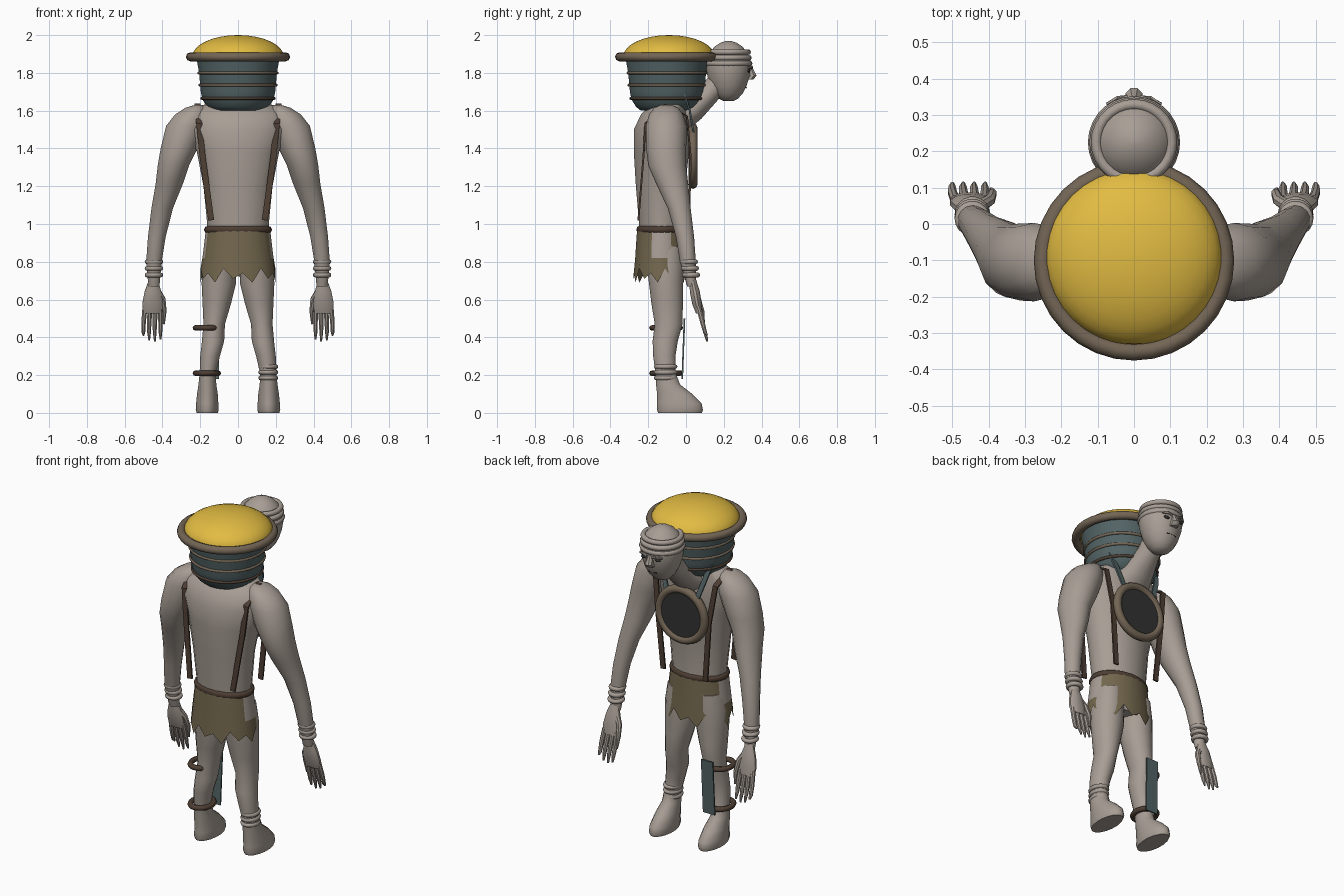
import bpy, math
from mathutils import Vector

def mat(name, r, g, b):
    m = bpy.data.materials.new(name)
    m.diffuse_color = (r, g, b, 1)
    return m

SKIN = mat("skin", .39, .34, .30)
YELLOW = mat("yellow", .76, .50, .055)
RIM = mat("rim_brown", .17, .13, .09)
LEATHER = mat("dark_leather", .075, .048, .033)
CLOTH = mat("olive_cloth", .17, .135, .075)
TEAL = mat("grey_teal", .085, .125, .13)
DARK = mat("charcoal", .032, .032, .032)

def finish(ob, name, m, angle=40):
    ob.name = name
    ob.data.materials.append(m)
    for p in ob.data.polygons:
        p.use_smooth = True
    ob.data.set_sharp_from_angle(angle=math.radians(angle))
    return ob

def loft(name, rings, m, seg=16, follow=False, caps=True, angle=40):
    """Skin rings of (x, y, z, rx, ry); follow turns the rings along the path."""
    pts = [Vector(r[:3]) for r in rings]
    verts, faces, n = [], [], len(rings)
    for i, r in enumerate(rings):
        u, v = Vector((1, 0, 0)), Vector((0, 1, 0))
        if follow:
            t = (pts[min(i + 1, n - 1)] - pts[max(i - 1, 0)]).normalized()
            u = (u - t * u.dot(t)).normalized()
            v = t.cross(u)
        for k in range(seg):
            a = 2 * math.pi * (k + .5) / seg
            verts.append(pts[i] + u * r[3] * math.cos(a) + v * r[4] * math.sin(a))
    up = follow or pts[-1].z > pts[0].z
    for i in range(n - 1):
        for k in range(seg):
            a, b = i * seg + k, i * seg + (k + 1) % seg
            f = (a, b, b + seg, a + seg)
            faces.append(f if up else f[::-1])
    if caps:
        lo, hi = list(range(seg)), list(range((n - 1) * seg, n * seg))
        faces += [lo[::-1], hi] if up else [lo, hi[::-1]]
    me = bpy.data.meshes.new(name)
    me.from_pydata(verts, [], faces)
    ob = bpy.data.objects.new(name, me)
    bpy.context.collection.objects.link(ob)
    return finish(ob, name, m, angle)

def ring(name, loc, rx, ry, minor, m, rot=(0, 0, 0), seg=28):
    bpy.ops.mesh.primitive_torus_add(major_radius=rx, minor_radius=minor, location=loc,
                                     rotation=rot, major_segments=seg, minor_segments=8)
    ob = bpy.context.object
    ob.scale = (1, ry / rx, 1)
    return finish(ob, name, m, 60)

def ball(name, loc, scale, m):
    bpy.ops.mesh.primitive_uv_sphere_add(segments=16, ring_count=10, location=loc)
    ob = bpy.context.object
    ob.scale = scale
    return finish(ob, name, m)

# Torso and neck
loft("torso", [(0, -.12, .76, .12, .10), (0, -.125, .88, .165, .12), (0, -.13, 1.0, .165, .12),
               (0, -.135, 1.2, .185, .132), (0, -.13, 1.38, .22, .148), (0, -.13, 1.5, .26, .148),
               (0, -.115, 1.58, .25, .125), (0, -.09, 1.63, .19, .10), (0, -.07, 1.65, .09, .06)], SKIN, 20)
loft("neck", [(0, -.06, 1.54, .13, .08), (0, .04, 1.61, .09, .068), (0, .12, 1.69, .065, .06),
              (0, .2, 1.78, .065, .06)], SKIN, 16, True)

# Head: egg shape with a narrow chin
HY = .225
loft("head", [(0, HY, z, r, r) for z, r in
              [(1.65, .025), (1.663, .05), (1.69, .075), (1.73, .096), (1.78, .112), (1.83, .12),
               (1.87, .117), (1.91, .10), (1.94, .073), (1.96, .042), (1.97, .01)]], SKIN, 24)
for i in range(3):
    ring(f"head_band_{i}", (0, HY, 1.85 + .03 * i), .112 - .004 * i, .112 - .004 * i, .015, SKIN)
loft("nose", [(0, .335, 1.765, .024, .022), (0, .35, 1.785, .026, .026), (0, .335, 1.835, .012, .014)], SKIN, 8)
loft("mouth", [(-.03, .318, 1.722, .003, .004), (0, .324, 1.722, .003, .006),
               (.03, .318, 1.722, .003, .004)], DARK, 6, True)
for s, side in ((1, "right"), (-1, "left")):
    ball(f"eye_{side}", (s * .045, .333, 1.81), (.02, .008, .009), DARK)
    loft(f"brow_{side}", [(s * .018, .348, 1.825, .007, .008), (s * .045, .345, 1.833, .008, .009),
                          (s * .075, .33, 1.828, .004, .006)], SKIN, 6, True)

# Drum carried on the back
DY = -.1
loft("drum_body", [(0, DY, z, r, r) for z, r in
                   [(1.6, .14), (1.62, .165), (1.66, .19), (1.7, .198), (1.8, .207), (1.9, .225)]], TEAL, 32)
loft("drum_skin", [(0, -.09, 1.885 + .115 * math.sin(a), .242 * math.cos(a) + .002, .242 * math.cos(a) + .002)
                   for a in [math.pi / 2 * i / 8 for i in range(9)]], YELLOW, 36)
ring("drum_rim", (0, -.1, 1.885), .252, .252, .024, RIM, seg=32)
for i, (z, r) in enumerate(((1.665, .192), (1.735, .202), (1.80, .207))):
    ring(f"drum_cord_{i}", (0, DY, z), r, r, .008, LEATHER if i == 0 else RIM, seg=32)

# Round chest plate hung in front
bpy.ops.mesh.primitive_cylinder_add(vertices=32, radius=.145, depth=.022, location=(0, .037, 1.36),
                                    rotation=(math.pi / 2, 0, 0))
finish(bpy.context.object, "chest_disc", DARK)
ring("chest_disc_rim", (0, .037, 1.36), .15, .15, .024, RIM, (math.pi / 2, 0, 0), 32)

# Jagged skirt with bare patches on the hips
skirt = loft("skirt", [(0, -.13, .97, .172, .13), (0, -.13, .9, .18, .135), (0, -.13, .82, .19, .14),
                       (0, -.13, .72, .2, .148)], CLOTH, 24, caps=False)
skirt.data.materials.append(SKIN)
for p in skirt.data.polygons:
    if abs(p.normal.x) > .80 and p.center.z > .82:
        p.material_index = 1
for i, v in enumerate(skirt.data.vertices):
    if v.co.z < .73:
        v.co.z += (.045, -.01, .02, -.03)[i % 4]
ring("belt", (0, -.13, .97), .16, .118, .02, LEATHER)

for s, side in ((1, "right"), (-1, "left")):
    # Arm from shoulder to wrist
    loft(f"arm_{side}", [(s * x, y, z, rx, ry) for x, y, z, rx, ry in
         [(.445, .03, .67, .03, .024), (.445, .01, .8, .042, .042), (.43, -.005, .93, .048, .048),
          (.402, -.035, 1.08, .058, .06), (.362, -.075, 1.22, .075, .086), (.342, -.1, 1.31, .085, .1),
          (.312, -.105, 1.4, .1, .106), (.275, -.105, 1.52, .108, .108), (.245, -.105, 1.58, .09, .09),
          (.225, -.105, 1.615, .055, .065), (.21, -.105, 1.63, .02, .03)]], SKIN, 14)
    for i in range(3):
        ring(f"wrist_band_{side}_{i}", (s * .445, .015 + .006 * i, .80 - .035 * i), .036, .036, .013, SKIN, seg=18)
    # Hand with four fingers and a thumb
    loft(f"palm_{side}", [(s * .448, .035, .70, .026, .02), (s * .45, .047, .64, .046, .027),
                          (s * .452, .058, .58, .056, .026), (s * .452, .07, .53, .05, .018)], SKIN, 12, True)
    for i in range(4):
        x, tip = .41 + .03 * i, (.39, .378, .385, .41)[i]
        loft(f"finger_{side}_{i}", [(s * (.452 + (x - .455) * .9), .066, .56, .014, .014),
             (s * x, .087, .48, .013, .013), (s * (x + .001), .10, .43, .011, .011),
             (s * x, .112, tip, .005, .005)], SKIN, 8, True)
    loft(f"thumb_{side}", [(s * .43, .045, .65, .018, .018), (s * .398, .065, .6, .016, .016),
                           (s * .39, .085, .54, .013, .013), (s * .393, .095, .47, .006, .006)], SKIN, 8, True)
    # Leg and foot
    loft(f"leg_{side}", [(s * x, y, z, rx, ry) for x, y, z, rx, ry in
         [(.1, -.115, .88, .075, .10), (.1, -.11, .78, .092, .1), (.102, -.105, .68, .092, .092),
          (.112, -.1, .58, .077, .085), (.126, -.092, .47, .058, .075), (.132, -.11, .38, .06, .068),
          (.148, -.115, .3, .053, .06), (.16, -.108, .21, .044, .055), (.162, -.095, .15, .048, .065),
          (.162, -.06, .1, .056, .095), (.163, -.035, .05, .06, .12), (.163, -.032, .015, .062, .124),
          (.163, -.032, 0, .057, .118)]], SKIN, 16)
    # Harness strap over the shoulder, hanging free at both ends
    loft(f"harness_strap_{side}", [(s * .142, -.252, 1.02, .022, .007), (s * .188, -.225, 1.36, .022, .007),
         (s * .205, -.215, 1.53, .022, .007), (s * .215, -.11, 1.632, .022, .007),
         (s * .2, .005, 1.57, .022, .007), (s * .17, .025, 1.35, .022, .007),
         (s * .14, .015, .99, .022, .007)], LEATHER, 4, True)
    # Strap from drum to chest plate
    loft(f"plate_strap_{side}", [(s * .16, -.01, 1.69, .02, .007), (s * .14, .02, 1.6, .02, .007),
                                 (s * .1, .04, 1.48, .02, .007)], TEAL, 4, True)

# Ankle bands on one leg, bound shin plate on the other
for i in range(3):
    ring(f"ankle_band_{i}", (.16, -.108, .185 + .03 * i), .04, .048, .013, SKIN, seg=18)
for name, z in (("upper", .45), ("lower", .21)):
    ring(f"shin_binding_{name}", (-.165, -.105, z), .06, .072, .015, LEATHER, seg=20)
loft("shin_plate", [(-.14, -.02, .18, .055, .006), (-.135, -.008, .5, .055, .006)], TEAL, 4)
